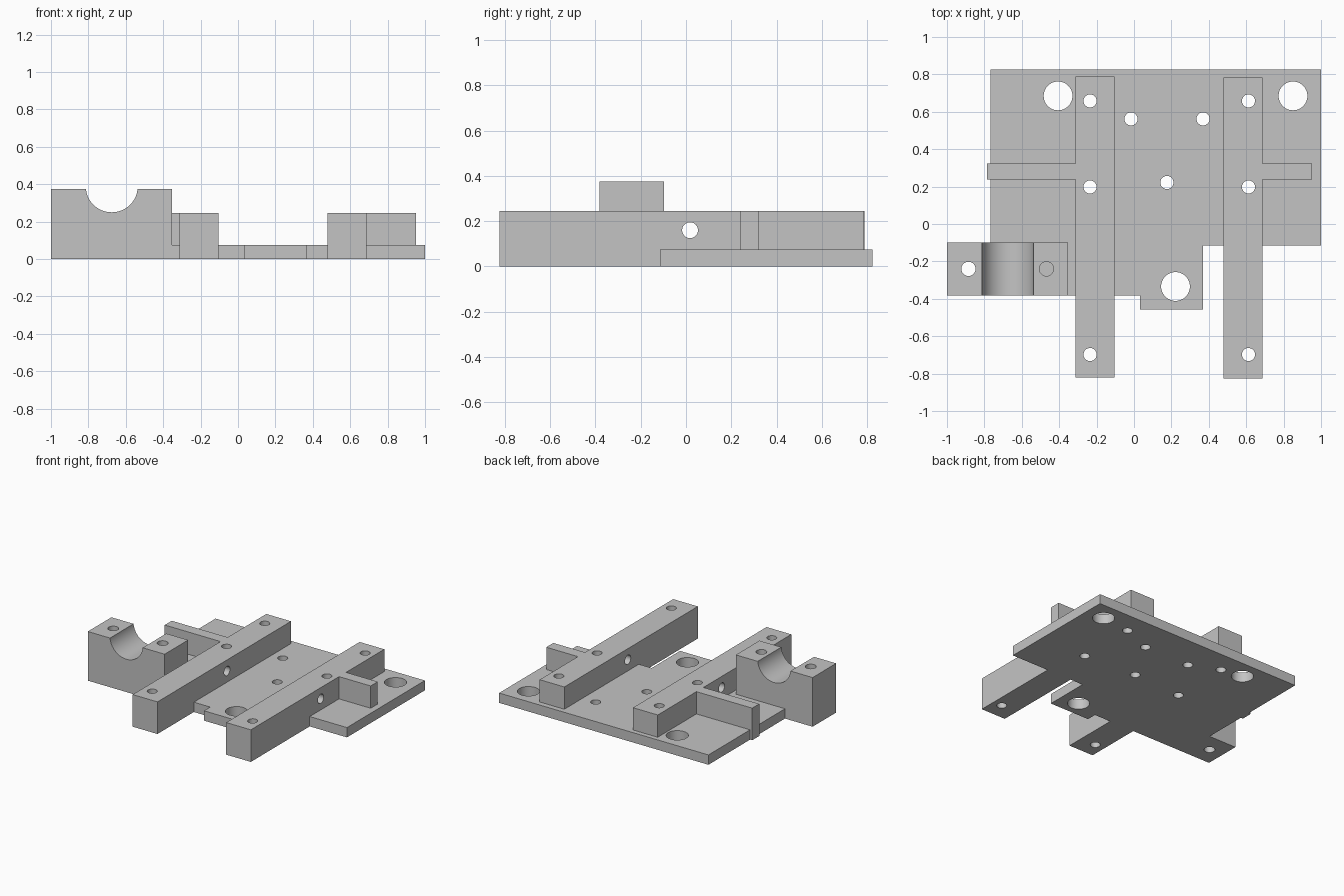
import bpy
import bmesh
from math import radians
from mathutils import Matrix, Vector

cube = bpy.data.objects.get("Cube")
if cube:
    bpy.data.objects.remove(cube, do_unlink=True)

GREY = (0.55, 0.55, 0.55, 1)
grey = bpy.data.materials.new("plain grey")
grey.use_nodes = True
grey.diffuse_color = GREY
for node in grey.node_tree.nodes:
    if node.type == 'BSDF_PRINCIPLED':
        node.inputs["Base Color"].default_value = GREY

PLATE_TOP, RAIL_TOP, BLOCK_TOP = 0.075, 0.245, 0.375
SMALL, LARGE = 0.035, 0.077


def to_object(name, bm):
    bmesh.ops.recalc_face_normals(bm, faces=bm.faces[:])
    mesh = bpy.data.meshes.new(name)
    bm.to_mesh(mesh)
    bm.free()
    mesh.materials.append(grey)
    obj = bpy.data.objects.new(name, mesh)
    bpy.context.collection.objects.link(obj)
    return obj


def prism(name, outline, height):
    """Extrude a flat outline upward from the ground."""
    bm = bmesh.new()
    face = bm.faces.new([bm.verts.new((x, y, 0)) for x, y in outline])
    top = bmesh.ops.extrude_face_region(bm, geom=[face])["geom"]
    verts = [v for v in top if isinstance(v, bmesh.types.BMVert)]
    bmesh.ops.translate(bm, verts=verts, vec=(0, 0, height))
    return to_object(name, bm)


def box(name, x0, x1, y0, y1, height):
    return prism(name, [(x0, y0), (x1, y0), (x1, y1), (x0, y1)], height)


def drill(obj, holes):
    """Cut round holes, each given as centre, radius and axis."""
    bm = bmesh.new()
    for centre, radius, axis in holes:
        turn = Vector(axis).to_track_quat('Z', 'Y').to_matrix().to_4x4()
        bmesh.ops.create_cone(bm, cap_ends=True, segments=48, radius1=radius,
                              radius2=radius, depth=1,
                              matrix=Matrix.Translation(centre) @ turn)
    cutter = to_object("cutter", bm)
    cutter.hide_render = True
    mod = obj.modifiers.new("holes", 'BOOLEAN')
    mod.operation = 'DIFFERENCE'
    mod.solver = 'EXACT'
    mod.object = cutter
    bpy.ops.object.select_all(action='DESELECT')
    bpy.context.view_layer.objects.active = obj
    obj.select_set(True)
    bpy.ops.object.modifier_apply(modifier=mod.name)
    bpy.data.objects.remove(cutter, do_unlink=True)
    bpy.ops.object.shade_smooth_by_angle(angle=radians(30))


def upright(x, y, radius=SMALL):
    return ((x, y, 0.15), radius, (0, 0, 1))


# Rail screw holes, shared by the rails and the plate under them
rail_x = {"right_rail": -0.235, "left_rail": 0.612}
rail_y = (0.658, 0.198, -0.698)
rail_holes = {n: [upright(x, y) for y in rail_y] for n, x in rail_x.items()}

# Base plate with front tab
plate = prism("base_plate", [
    (-0.767, 0.825), (-0.767, -0.382), (0.033, -0.382), (0.033, -0.457),
    (0.37, -0.457), (0.37, -0.115), (1, -0.115), (1, 0.825)], PLATE_TOP)
drill(plate, rail_holes["right_rail"] + rail_holes["left_rail"] + [
    upright(-0.406, 0.685, LARGE), upright(0.85, 0.685, LARGE),
    upright(0.222, -0.334, LARGE), upright(-0.016, 0.562),
    upright(0.369, 0.562), upright(0.176, 0.222)])

# Two long rails with a cross hole each
for name, x0, x1, y0, y1 in (("right_rail", -0.314, -0.105, -0.821, 0.789),
                             ("left_rail", 0.478, 0.686, -0.825, 0.784)):
    rail = box(name, x0, x1, y0, y1, RAIL_TOP)
    cross = (((x0 + x1) / 2, 0.018, 0.16), SMALL, (1, 0, 0))
    drill(rail, rail_holes[name] + [cross])

# Stiffening ribs outside the rails
box("right_rib", -0.785, -0.314, 0.238, 0.323, RAIL_TOP)
box("left_rib", 0.686, 0.953, 0.238, 0.323, RAIL_TOP)

# Clamp block with round saddle and two bolt holes
block = box("clamp_block", -1, -0.352, -0.382, -0.098, BLOCK_TOP)
drill(block, [((-0.675, -0.24, 0.389), 0.139, (0, 1, 0)),
              upright(-0.885, -0.24, 0.038), upright(-0.468, -0.24, 0.038)])
